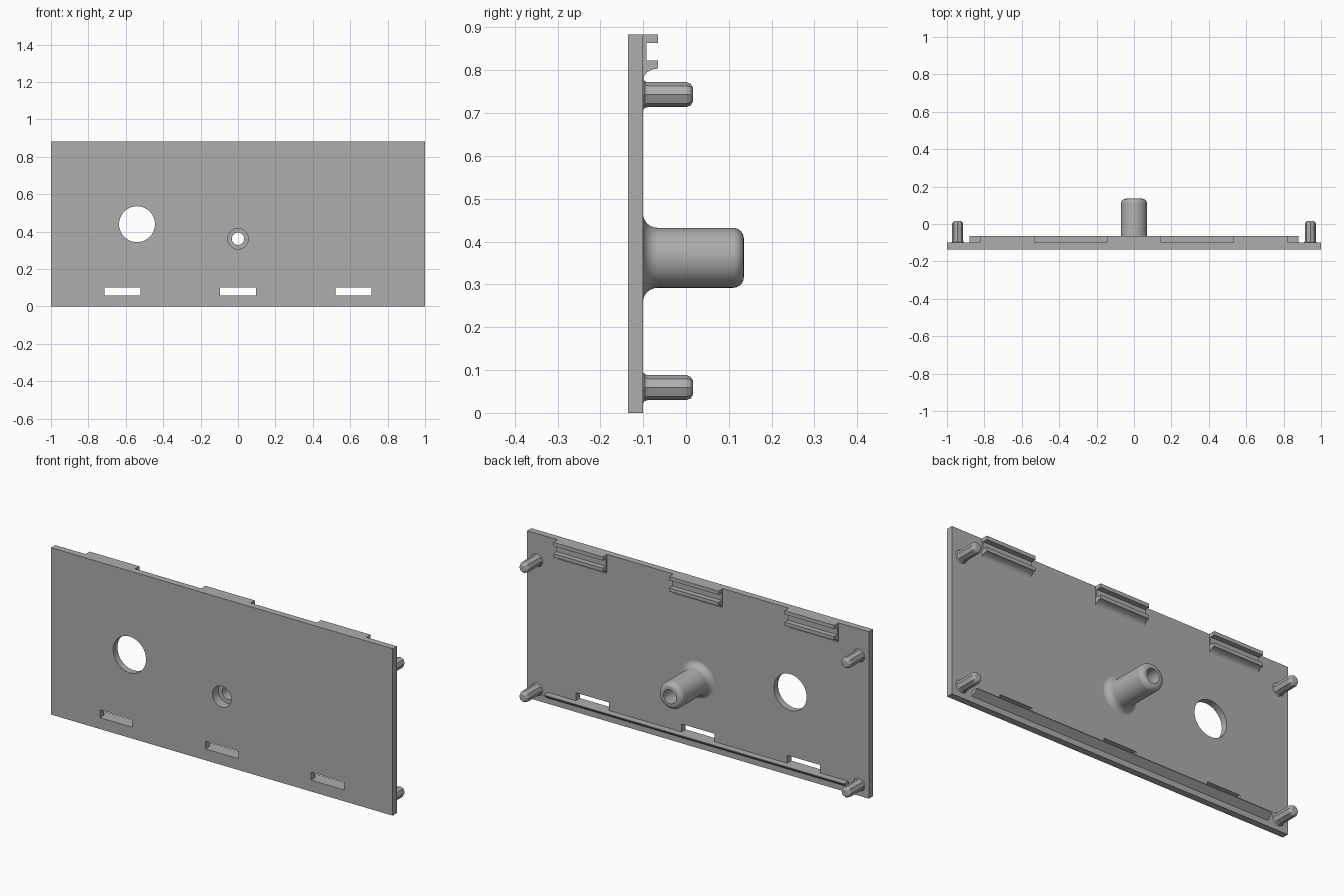
import bpy, bmesh, math
from mathutils import Vector, Matrix

cube = bpy.data.objects.get("Cube")
if cube:
    bpy.data.objects.remove(cube, do_unlink=True)

grey = bpy.data.materials.new("plain grey plastic")
grey.use_nodes = True
GREY = (0.42, 0.42, 0.42, 1)
grey.diffuse_color = GREY
grey.node_tree.nodes["Principled BSDF"].inputs["Base Color"].default_value = GREY

FRONT, BACK, TIP, TOP = -0.135, -0.10, -0.065, 0.883


def finish(name, bm):
    bmesh.ops.remove_doubles(bm, verts=bm.verts, dist=1e-5)
    bmesh.ops.recalc_face_normals(bm, faces=bm.faces)
    mesh = bpy.data.meshes.new(name)
    bm.to_mesh(mesh)
    bm.free()
    mesh.materials.append(grey)
    obj = bpy.data.objects.new(name, mesh)
    bpy.context.collection.objects.link(obj)
    return obj


def extrude_x(name, profile, x0, x1):
    """Sweep a closed (y, z) outline from x0 to x1."""
    bm = bmesh.new()
    face = bm.faces.new([bm.verts.new((x0, y, z)) for y, z in profile])
    new = bmesh.ops.extrude_face_region(bm, geom=[face])["geom"]
    bmesh.ops.translate(bm, vec=(x1 - x0, 0, 0),
                        verts=[v for v in new if isinstance(v, bmesh.types.BMVert)])
    return finish(name, bm)


def box(name, x0, x1, y0, y1, z0, z1):
    return extrude_x(name, [(y0, z0), (y1, z0), (y1, z1), (y0, z1)], x0, x1)


def lathe(name, profile, x, z, steps):
    """Spin an (r, y) outline about a front-to-back axis at x, z."""
    bm = bmesh.new()
    verts = [bm.verts.new((x + r, y, z)) for r, y in profile]
    edges = [bm.edges.new(pair) for pair in zip(verts, verts[1:])]
    bmesh.ops.spin(bm, geom=verts + edges, cent=(x, 0, z), axis=(0, 1, 0),
                   angle=math.tau, steps=steps)
    return finish(name, bm)


def arc(cr, cy, radius, start, end, n=6):
    """Points on a quarter curve, angles in degrees."""
    angles = [math.radians(start + (end - start) * i / n) for i in range(n + 1)]
    return [(cr + radius * math.cos(a), cy + radius * math.sin(a)) for a in angles]


def cylinder(name, x, z, radius):
    return lathe(name, [(0, FRONT - 0.1), (radius, FRONT - 0.1),
                        (radius, BACK + 0.1), (0, BACK + 0.1)], x, z, 48)


# Panel with the round openings and the three slots cut through
panel = box("panel", -1, 1, FRONT, BACK, 0, TOP)
cutters = [cylinder("round_cutter", -0.54, 0.44, 0.096),
           cylinder("screw_cutter", 0, 0.362, 0.055)]
for x in (-0.618, 0, 0.618):
    cutters.append(box("slot_cutter", x - 0.096, x + 0.096, FRONT - 0.1, BACK + 0.1, 0.06, 0.102))
for cutter in cutters:
    cutter.hide_render = True
    mod = panel.modifiers.new("cut", "BOOLEAN")
    mod.operation, mod.solver, mod.object = "DIFFERENCE", "EXACT", cutter
bpy.context.view_layer.update()
cut_mesh = bpy.data.meshes.new_from_object(panel.evaluated_get(bpy.context.evaluated_depsgraph_get()))
panel.modifiers.clear()
panel.data = cut_mesh
for cutter in cutters:
    bpy.data.objects.remove(cutter, do_unlink=True)

# Screw boss: flared root, rounded tip, stepped bore
root = arc(0.105, -0.066, 0.035, 270, 180)
tip = arc(0.045, 0.11, 0.025, 0, 90)
bore = [(0.037, 0.135), (0.037, 0.04), (0.033, 0.04), (0.033, -0.085),
        (0.055, -0.085), (0.055, BACK - 0.001)]
boss = lathe("screw_boss", root + tip + bore + root[:1], 0, 0.362, 48)
bpy.ops.object.select_all(action="DESELECT")
boss.select_set(True)
bpy.context.view_layer.objects.active = boss
bpy.ops.object.shade_smooth_by_angle(angle=math.radians(35))

# Eight-sided locating pins in the corners
pin = [(0.037, BACK - 0.001), (0.031, -0.096), (0.029, -0.088), (0.029, 0.002),
       (0.025, 0.011), (0.017, 0.016), (0, 0.016)]
for side, x in (("left", 0.943), ("right", -0.943)):
    for level, z in (("lower", 0.059), ("upper", 0.743)):
        lathe(f"{level}_{side}_pin", pin, x, z, 8)

# Grooved clips along the top edge
groove = -0.092
clip = [(BACK, TOP), (TIP, TOP), (TIP, 0.863), (groove, 0.863), (groove, 0.823),
        (TIP, 0.823), (TIP, 0.804), (-0.078, 0.802), (-0.09, 0.796),
        (-0.097, 0.788), (BACK, 0.778)]
for name, x in (("right", -0.677), ("middle", 0), ("left", 0.677)):
    extrude_x(f"{name}_top_clip", clip, x - 0.145, x + 0.145)

# Wedge-shaped ledge below the slots
ledge = [(BACK, 0.06), (TIP, 0.06), (TIP, 0.056), (BACK, 0.03)]
extrude_x("bottom_ledge", ledge, -0.88, 0.88)
